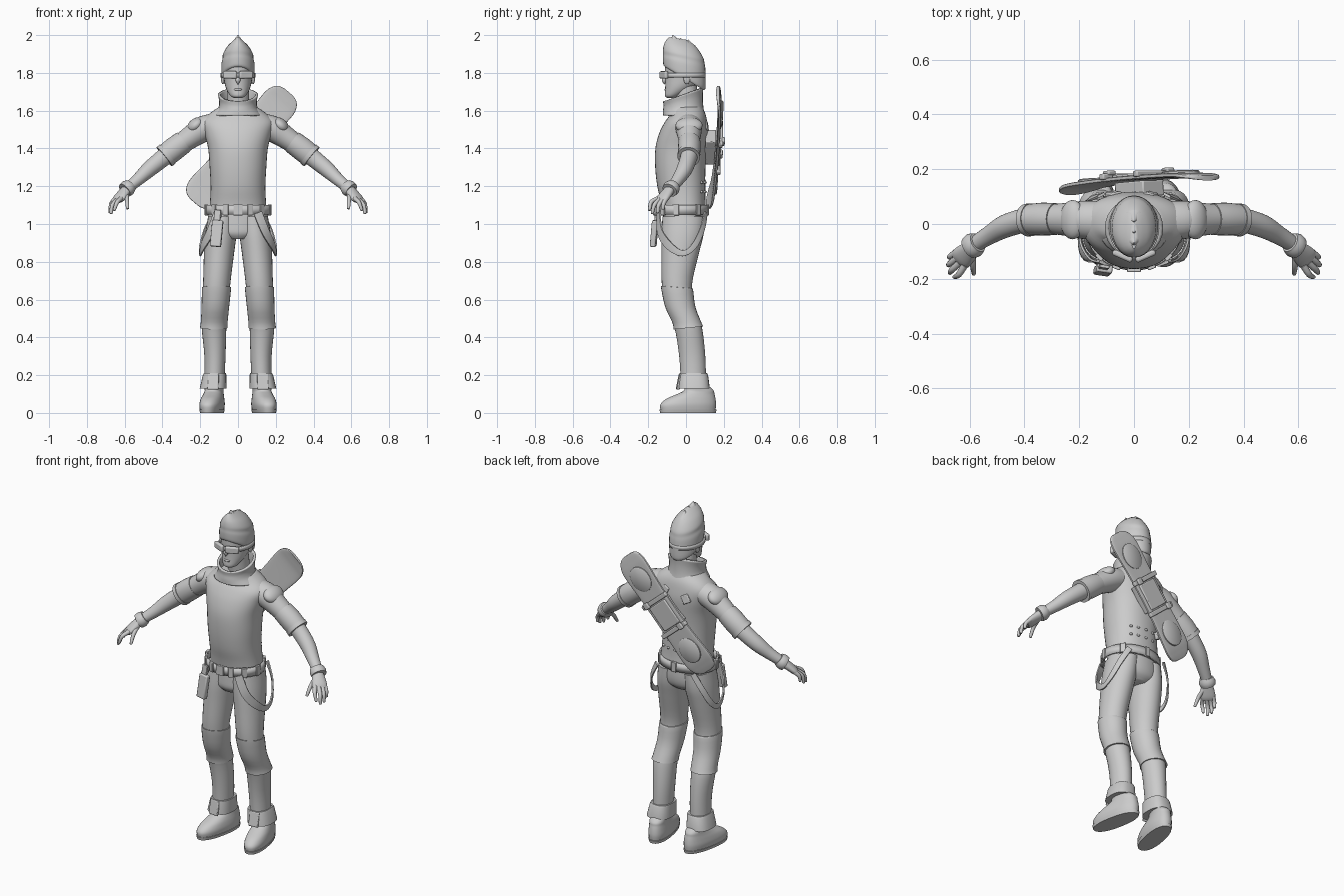
import bpy, bmesh, math
from mathutils import Vector as V, Matrix, Euler


def finish(name, bm, mirror=False, thick=0, bevel=0):
    bmesh.ops.recalc_face_normals(bm, faces=bm.faces[:])
    me = bpy.data.meshes.new(name)
    bm.to_mesh(me)
    bm.free()
    ob = bpy.data.objects.new(name, me)
    bpy.context.collection.objects.link(ob)
    if thick:
        m = ob.modifiers.new("thickness", 'SOLIDIFY')
        m.thickness, m.offset = thick, 0
    if bevel:
        m = ob.modifiers.new("bevel", 'BEVEL')
        m.width, m.segments = bevel, 2
    if mirror:
        ob.modifiers.new("mirror", 'MIRROR')
    return ob


def catmull(a, b, c, d, t):
    return 0.5 * (2*b + (c-a)*t + (2*a-5*b+4*c-d)*t*t + (3*b-a-3*c+d)*t**3)


def loft(name, rings, n=28, p=2, steps=4, caps=True, **kw):
    """Skin sections (centre, axis_a, axis_b), smoothly interpolated."""
    full, last = [], len(rings) - 1
    for i in range(last):
        q = [rings[max(0, min(last, i+k))] for k in (-1, 0, 1, 2)]
        for s in range(steps):
            full.append([catmull(*[r[j] for r in q], s/steps) if steps > 1 else q[1][j] for j in range(3)])
    full.append(rings[-1])
    bm, loops = bmesh.new(), []
    pw = lambda v: math.copysign(abs(v)**(2/p), v)
    for c, a, b in full:
        loops.append([bm.verts.new(c + a*pw(math.cos(2*math.pi*k/n)) + b*pw(math.sin(2*math.pi*k/n)))
                      for k in range(n)])
    for l0, l1 in zip(loops, loops[1:]):
        for k in range(n):
            bm.faces.new((l0[k], l0[(k+1) % n], l1[(k+1) % n], l1[k]))
    if caps:
        bm.faces.new(loops[0])
        bm.faces.new(loops[-1])
    return finish(name, bm, **kw)


def flat(z, cx, cy, rx, ry, tilt=0):
    return V((cx, cy, z)), V((rx, 0, 0)), V((0, ry, tilt*ry))


def tube(name, pts, up=lambda q: V((0, 0, 1)), **kw):
    """Sections (x, y, z, r_side, r_up) square to the path."""
    c, rings = [V(q[:3]) for q in pts], []
    for i, q in enumerate(pts):
        t = (c[min(i+1, len(c)-1)] - c[max(i-1, 0)]).normalized()
        s = t.cross(up(c[i])).normalized()
        rings.append((c[i], s*q[3], s.cross(t)*q[4]))
    return loft(name, rings, **kw)


def box(name, loc, size, rot=(0, 0, 0), bevel=.005, frame=Matrix(), **kw):
    bm = bmesh.new()
    bmesh.ops.create_cube(bm, size=1, matrix=frame @ Matrix.LocRotScale(V(loc), Euler(rot), V(size)))
    return finish(name, bm, bevel=bevel, **kw)


def blob(name, loc, radii, rot=(0, 0, 0), **kw):
    bm = bmesh.new()
    bmesh.ops.create_uvsphere(bm, u_segments=24, v_segments=14, radius=1,
                              matrix=Matrix.LocRotScale(V(loc), Euler(rot), V(radii)))
    return finish(name, bm, **kw)


# Torso, pelvis and collar
loft("jacket_torso", [flat(z, 0, *r) for z, *r in (
    (1.05, -.005, .155, .115), (1.12, -.015, .148, .118), (1.2, -.025, .145, .127), (1.3, -.03, .15, .133),
    (1.4, -.025, .158, .137), (1.48, -.012, .178, .13), (1.54, 0, .19, .112), (1.585, .01, .15, .092),
    (1.62, 0, .1, .085))], n=40, p=2.2)
loft("pelvis", [flat(.92, 0, -.02, .07, .08), flat(.95, 0, -.015, .15, .105), flat(1.0, 0, -.01, .16, .112),
                flat(1.08, 0, -.01, .155, .11)])
loft("collar", [flat(1.57, 0, -.01, .125, .105, -.05), flat(1.61, 0, -.015, .098, .1, .1),
                flat(1.65, 0, -.015, .093, .097, .25), flat(1.685, 0, -.015, .1, .1, .35)],
     caps=False, thick=.014)

# Head, face and hair
tube("neck", [(0, .02, 1.55, .06, .06), (0, -.005, 1.74, .058, .06)])
loft("head", [flat(z, 0, *r) for z, *r in (
    (1.668, -.08, .022, .02), (1.68, -.07, .042, .042), (1.72, -.035, .064, .075), (1.77, -.01, .075, .1),
    (1.82, -.008, .079, .104), (1.87, -.008, .075, .1), (1.92, -.01, .04, .06))])
tube("nose", [(0, -.098, 1.79, .009, .01), (0, -.115, 1.76, .013, .013), (0, -.115, 1.738, .015, .008)], n=12)
blob("lips", (0, -.103, 1.712), (.022, .011, .008))
blob("ear", (.08, .005, 1.77), (.01, .018, .03), mirror=True)
loft("hair", [flat(z, 0, *r) for z, *r in (
    (1.77, -.008, .080, .104, -.6), (1.785, -.008, .087, .112, -.52), (1.845, -.01, .088, .113, -.28),
    (1.875, -.012, .082, .11, -.22), (1.90, -.015, .079, .107, -.2), (1.935, -.025, .06, .092, -.15),
    (1.962, -.033, .034, .072, -.15), (1.982, -.045, .010, .045, -.15))])
for i, (y, z) in enumerate(((-.07, 2.0), (-.03, 1.985), (.01, 1.975))):
    tube(f"hair_tuft_{i}", [(0, y+.015, 1.93, .035, .03), (0, y+.008, z-.03, .022, .022), (0, y, z, .002, .002)],
         up=lambda q: V((0, 1, 0)), n=12)

# Goggles
loft("goggle_strap", [flat(1.775, 0, -.012, .088, .112), flat(1.8, 0, -.012, .088, .112)],
     steps=1, caps=False, thick=.008)
box("goggle_lens", (.042, -.117, 1.789), (.078, .022, .04), (0, 0, .42), .008, mirror=True)

# Arms, sleeves and shoulder pads
tube("arm", [(.1, .012, 1.53, .07, .06), (.18, .015, 1.505, .07, .068), (.25, .017, 1.46, .06, .06),
             (.32, .018, 1.41, .052, .052), (.39, .015, 1.355, .045, .047), (.47, -.008, 1.29, .042, .042),
             (.53, -.042, 1.235, .034, .033), (.59, -.08, 1.185, .028, .027)], mirror=True)
tube("sleeve_cuff", [(.285, .018, 1.437, .058, .06), (.335, .018, 1.4, .06, .063), (.385, .016, 1.36, .056, .061)],
     steps=2, mirror=True)
tube("sleeve_hem", [(.373, .016, 1.37, .06, .065), (.39, .014, 1.356, .06, .065)], steps=1, mirror=True)
blob("shoulder_pad", (.224, .016, 1.522), (.052, .072, .036), (0, .7, 0), mirror=True)
tube("glove_cuff", [(.57, -.067, 1.205, .037, .035), (.585, -.077, 1.19, .046, .043),
                    (.6, -.087, 1.178, .042, .04)], steps=2, mirror=True)

# Hands
tube("palm", [(.58, -.075, 1.195, .026, .026), (.605, -.1, 1.165, .036, .024), (.63, -.125, 1.135, .042, .02),
              (.642, -.137, 1.12, .034, .012)], mirror=True)
fingers = {"index": ((.618, -.15, 1.135), (.64, -.185, 1.115), (.655, -.193, 1.075)),
           "middle": ((.635, -.14, 1.13), (.665, -.168, 1.1), (.672, -.178, 1.058)),
           "ring": ((.645, -.122, 1.13), (.672, -.145, 1.1), (.678, -.15, 1.062)),
           "little": ((.648, -.103, 1.135), (.67, -.118, 1.11), (.674, -.122, 1.08)),
           "thumb": ((.59, -.1, 1.165), (.588, -.15, 1.13), (.585, -.18, 1.085))}
for name, (a, b, c) in fingers.items():
    tube(name + "_finger", [(*a, .013, .013), (*b, .011, .011), (*c, .008, .008),
                            (*(V(c)+(V(c)-V(b))*.1), .003, .003)], n=12, mirror=True)

# Legs, knee sleeves and boot cuffs
loft("trouser_leg", [flat(*r) for r in (
    (1.04, .08, -.012, .078, .112), (.95, .09, -.018, .083, .112), (.85, .1, -.03, .08, .1),
    (.68, .113, -.048, .072, .08), (.56, .119, -.03, .07, .077), (.46, .127, .01, .066, .073),
    (.3, .122, .033, .056, .069), (.13, .126, .04, .052, .066))], mirror=True)
loft("knee_sleeve", [flat(*r) for r in (
    (.665, .114, -.048, .074, .082, -.08), (.655, .114, -.047, .077, .085, -.08), (.56, .12, -.03, .073, .08),
    (.48, .126, .004, .071, .077), (.45, .129, .013, .073, .078, .1))], steps=3, mirror=True)
loft("boot_cuff", [flat(.21, .122, .038, .059, .073), flat(.2, .124, .04, .062, .077),
                   flat(.13, .132, .042, .071, .084)], p=2.6, steps=1, mirror=True)
box("boot_cuff_flap", (.132, -.036, .165), (.06, .016, .085), (-.2, 0, .1), mirror=True)

# Boots, toes turned outward
turn = Matrix.Translation((.13, .05, 0)) @ Matrix.Rotation(math.radians(11), 4, 'Z')
for name, steps, rings in (
        ("boot", 4, ((.015, -.038, .056, .148), (.045, -.037, .06, .15), (.075, -.022, .056, .132),
                     (.1, .004, .05, .1), (.12, .02, .047, .078), (.15, .0, .05, .064))),
        ("boot_sole", 1, ((0, -.038, .055, .15), (.018, -.038, .06, .154)))):
    ob = loft(name, [flat(z, 0, y-.002, rx, ry) for z, y, rx, ry in rings], p=2.3, steps=steps, mirror=True)
    ob.data.transform(turn)

# Belt with blocks, pouch and hanging braces
loft("belt", [flat(1.05, 0, -.027, .17, .138), flat(1.1, 0, -.027, .168, .136)],
     n=40, steps=1, caps=False, thick=.01)
for a in (0, 22, -22, 48, -48, 80, -80, 130, -130, 180):
    t = math.radians(a)
    box("belt_block", (.17*math.sin(t), -.027-.14*math.cos(t), 1.075),
        (.05 if a == 0 else .03, .016, .058), (0, 0, t), .003)
box("thigh_pouch", (-.113, -.168, .95), (.058, .03, .14), (-.1, .08, -.15), .006)
box("pouch_hanger", (-.11, -.158, 1.04), (.035, .012, .07), (-.1, .08, -.15), .003)
tube("hanging_brace", [(.105, -.145, 1.06, .024, .005), (.145, -.138, .96, .024, .005),
                       (.185, -.09, .885, .022, .005), (.2, -.02, .845, .016, .005),
                       (.197, .04, .88, .016, .005), (.168, .085, .97, .016, .005),
                       (.12, .105, 1.06, .016, .005)],
     up=lambda q: V((q.x-.06, q.y+.01, 0)), n=16, p=6, mirror=True)

# Slung board: local x along board, y across, z away from the back
d = V((.65, .06, .76)).normalized()
w = V((.76, 0, -.65)).normalized()
nrm = w.cross(d).normalized()
nrm = nrm if nrm.y > 0 else -nrm
w = nrm.cross(d)
frame = Matrix.Translation((.018, .162, 1.405)) @ Matrix((d, w, nrm)).transposed().to_4x4()
rot = frame.to_3x3()
prof = ((-.385, .03, -.024), (-.375, .062, -.02), (-.345, .087, -.012), (-.29, .097, -.003), (-.15, .089, .003),
        (0, .086, .005), (.15, .089, .003), (.29, .097, -.001), (.345, .087, -.008), (.375, .062, -.014),
        (.385, .03, -.017))
loft("board", [(frame @ V((u, 0, h)), rot @ V((0, hw, 0)), rot @ V((0, 0, .009))) for u, hw, h in prof], p=5)
for s in (-1, 1):
    loft("board_disc", [(frame @ V((s*.235, 0, h)), rot @ V((r, 0, 0)), rot @ V((0, r*.9, 0)))
                        for h, r in ((0, .074), (.014, .074), (.018, .068))], steps=1)
    box("board_clamp", (s*.095, 0, .016), (.026, .2, .022), frame=frame)
    box("clamp_latch", (s*.095, s*.06, .03), (.036, .035, .016), frame=frame)
box("board_plate", (0, 0, .014), (.15, .13, .014), frame=frame)
box("board_mount", (0, 0, -.035), (.16, .1, .055), frame=frame)

# Buckles and studs on the back
box("back_buckle", (-.075, .108, 1.5), (.045, .02, .05), (.15, .5, .2))
box("back_buckle_upper", (.06, .106, 1.52), (.04, .02, .05), (.15, -.4, -.2))
box("back_buckle_lower", (-.09, .09, 1.22), (.035, .02, .04), (0, .4, .3))
for x in (-.05, 0, .05, .09):
    for z in (1.17, 1.22):
        blob("back_stud", (x, .102 - 2.4*x*x, z), (.009, .008, .007))

bpy.ops.object.select_all(action='SELECT')
bpy.context.view_layer.objects.active = bpy.context.selected_objects[0]
bpy.ops.object.shade_smooth_by_angle(angle=math.radians(40))
